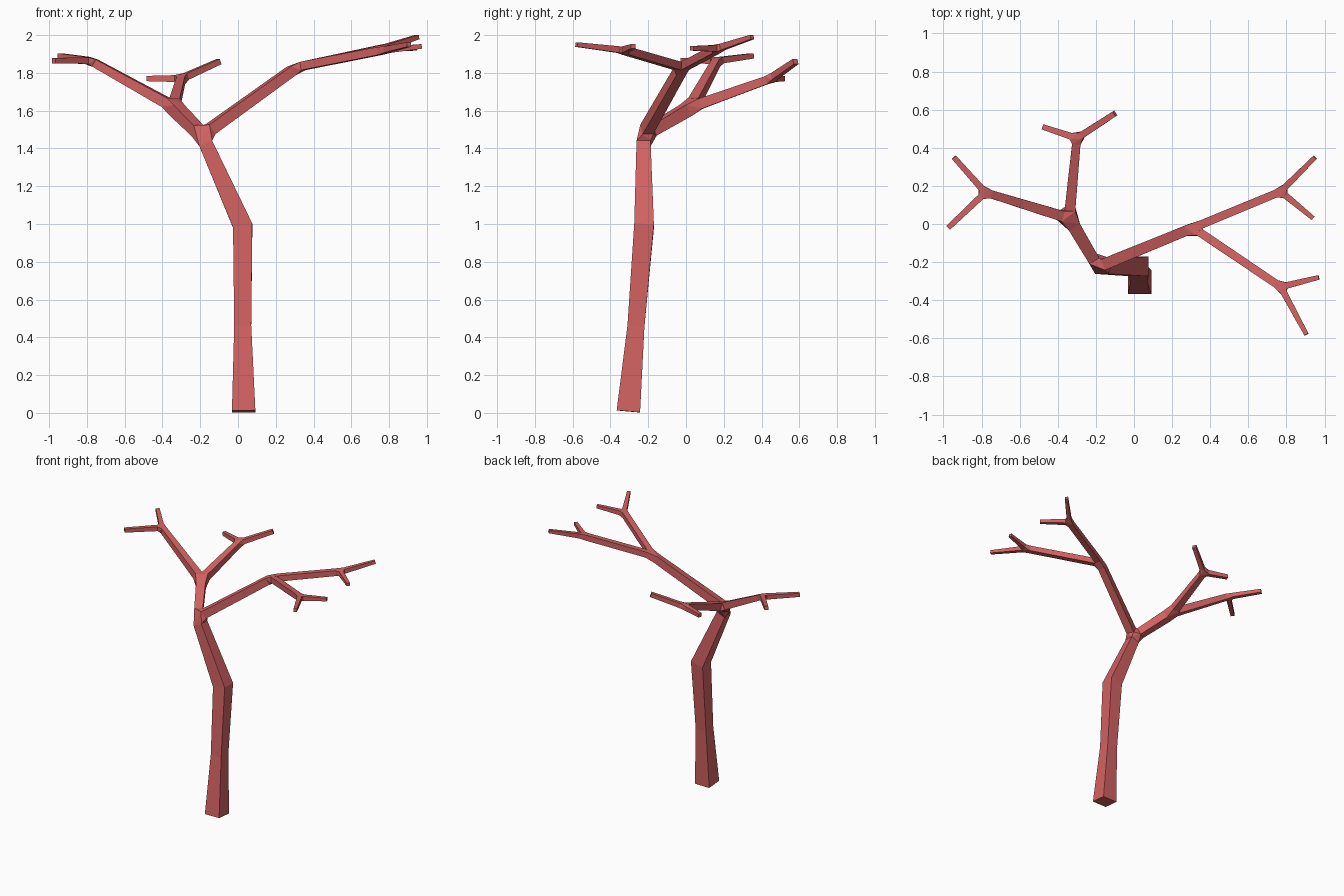
import bpy, bmesh
from mathutils import Vector

if "Cube" in bpy.data.objects:
    bpy.data.objects.remove(bpy.data.objects["Cube"])

# Joints of the tree: position and half thickness
joints = {
    "base": ((0.03, -0.305, 0.008), 0.062), "low": ((0.025, -0.265, 0.46), 0.045),
    "bend": ((0.025, -0.222, 0.99), 0.052), "crown": ((-0.19, -0.225, 1.47), 0.037),
    "right": ((0.31, -0.02, 1.83), 0.027),
    "r1": ((0.77, 0.17, 1.93), 0.021), "r1a": ((0.95, 0.35, 1.99), 0.012), "r1b": ((0.94, 0.03, 1.93), 0.012),
    "r2": ((0.77, -0.33, 1.92), 0.021), "r2a": ((0.97, -0.28, 1.94), 0.012), "r2b": ((0.905, -0.58, 1.95), 0.012),
    "left": ((-0.34, 0.03, 1.62), 0.034),
    "l1": ((-0.78, 0.165, 1.865), 0.021), "l1a": ((-0.945, 0.35, 1.89), 0.014), "l1b": ((-0.975, -0.02, 1.865), 0.014),
    "l2": ((-0.30, 0.45, 1.77), 0.022), "l2a": ((-0.48, 0.51, 1.77), 0.014), "l2b": ((-0.10, 0.58, 1.86), 0.015),
}
children = {
    "base": ["low"], "low": ["bend"], "bend": ["crown"], "crown": ["right", "left"],
    "right": ["r1", "r2"], "r1": ["r1a", "r1b"], "r2": ["r2a", "r2b"],
    "left": ["l1", "l2"], "l1": ["l1a", "l1b"], "l2": ["l2a", "l2b"],
}
trunk = {"base", "low", "bend"}
pos = {k: Vector(v[0]) for k, v in joints.items()}
half = {k: v[1] for k, v in joints.items()}
bm = bmesh.new()


def ring(center, d, r, upright):
    """Square cross-section perpendicular to d."""
    side = Vector((0, 1, 0)).cross(d) if upright else d.cross(Vector((0, 0, 1)))
    side.normalize()
    up = side.cross(d).normalized()
    return [bm.verts.new(center + side * a * r + up * b * r)
            for a, b in ((1, 1), (-1, 1), (-1, -1), (1, -1))]


def tube(a, b):
    for i in range(4):
        bm.faces.new((a[i], a[(i + 1) % 4], b[(i + 1) % 4], b[i]))


def fork_hull(rings):
    """Closes a fork with a hull that leaves the branch openings free."""
    tmp = bmesh.new()
    verts = [v for r in rings for v in r]
    owner = [i for i, r in enumerate(rings) for _ in r]
    for v in verts:
        tmp.verts.new(v.co)
    tmp.verts.index_update()
    tmp.verts.ensure_lookup_table()
    bmesh.ops.convex_hull(tmp, input=tmp.verts[:], use_existing_faces=False)
    for f in tmp.faces:
        ids = [v.index for v in f.verts]
        if len({owner[i] for i in ids}) > 1:
            bm.faces.new([verts[i] for i in ids])
    tmp.free()


def grow(name, incoming, d_in):
    kids = children.get(name, [])
    p, r = pos[name], half[name]
    if not kids:                                   # twig tip
        end = ring(p, d_in, r, False)
        tube(incoming, end)
        bm.faces.new(end)
    elif len(kids) == 1:                           # trunk bend
        d = (pos[kids[0]] - p).normalized()
        mid = ring(p, (d + d_in).normalized() if d_in else d, r, True)
        if incoming:
            tube(incoming, mid)
        else:
            bm.faces.new(mid)
        grow(kids[0], mid, d)
    else:                                          # fork
        end = ring(p - d_in * r * 1.3, d_in, r, name == "crown")
        tube(incoming, end)
        dirs = [(pos[k] - p).normalized() for k in kids]
        starts = [ring(p + d * r * 1.5, d, r * 0.82, False) for d in dirs]
        fork_hull([end] + starts)
        for k, s, d in zip(kids, starts, dirs):
            grow(k, s, d)


grow("base", None, None)
bmesh.ops.recalc_face_normals(bm, faces=bm.faces[:])

# Tree object, flat shaded
mesh = bpy.data.meshes.new("trunk_and_branches")
bm.to_mesh(mesh)
bm.free()
tree = bpy.data.objects.new("trunk_and_branches", mesh)
bpy.context.collection.objects.link(tree)
mat = bpy.data.materials.new("soft red bark")
mat.diffuse_color = (0.65, 0.12, 0.12, 1)
mat.use_nodes = True
mat.node_tree.nodes["Principled BSDF"].inputs["Base Color"].default_value = mat.diffuse_color
mesh.materials.append(mat)
